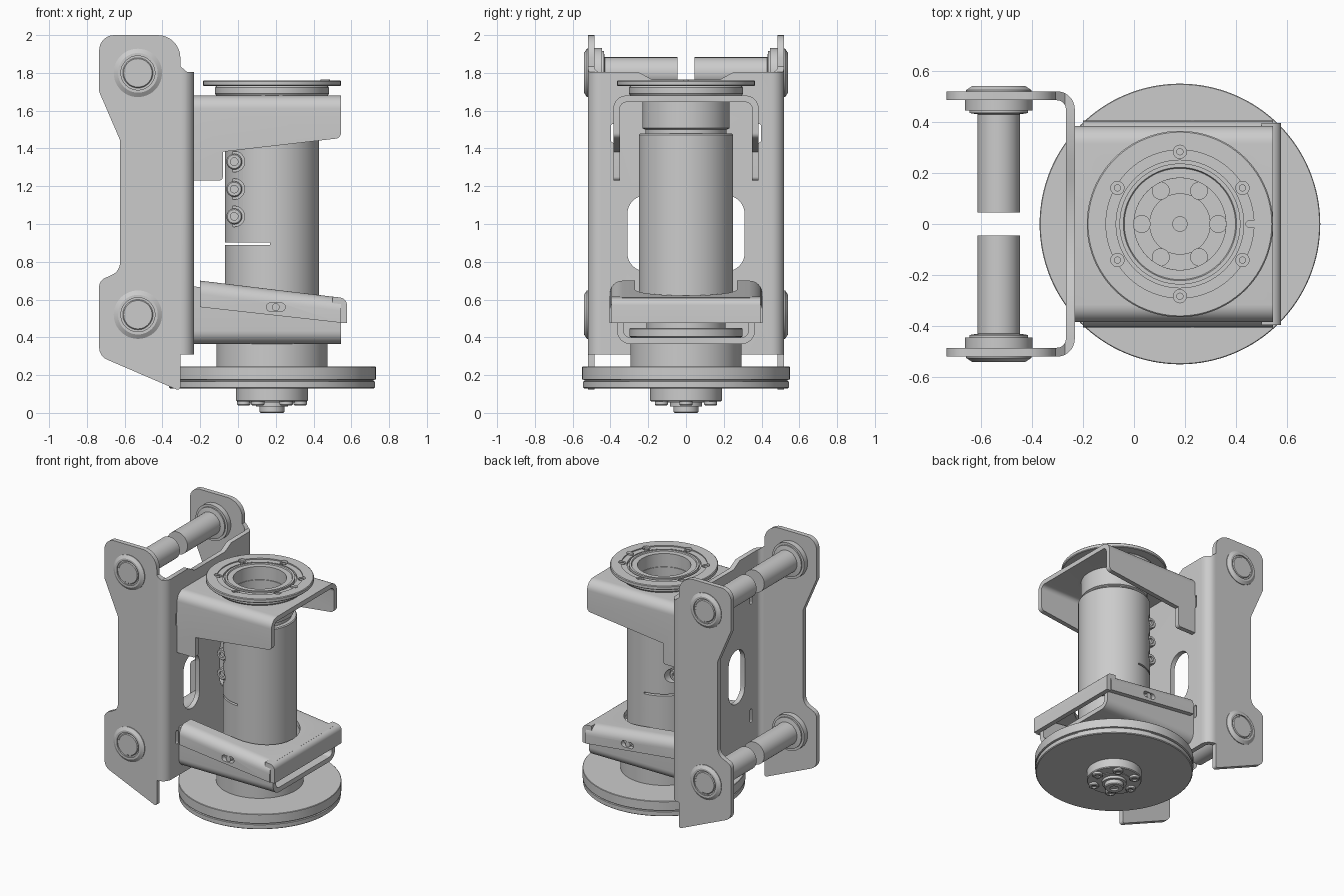
import bpy, bmesh, math
from mathutils import Vector, Matrix

if "Cube" in bpy.data.objects:
    bpy.data.objects.remove(bpy.data.objects["Cube"])

CX = 0.18  # swivel axis


def finish(bm, name):
    bmesh.ops.remove_doubles(bm, verts=bm.verts, dist=1e-5)
    bmesh.ops.recalc_face_normals(bm, faces=bm.faces)
    me = bpy.data.meshes.new(name)
    bm.to_mesh(me)
    bm.free()
    ob = bpy.data.objects.new(name, me)
    bpy.context.collection.objects.link(ob)
    return ob


def fillet(pts, n=8):
    """Closed outline of (a, b[, radius]) points with rounded corners."""
    out = []
    for i, q in enumerate(pts):
        p = Vector(q[:2])
        if len(q) < 3:
            out.append(p)
            continue
        u = (Vector(pts[i - 1][:2]) - p).normalized()
        v = (Vector(pts[(i + 1) % len(pts)][:2]) - p).normalized()
        half = u.angle(v) / 2
        c = p + (u + v).normalized() * q[2] / math.sin(half)
        s, e = p + u * q[2] / math.tan(half) - c, p + v * q[2] / math.tan(half) - c
        a0 = math.atan2(s.y, s.x)
        d = (math.atan2(e.y, e.x) - a0 + math.pi) % (2 * math.pi) - math.pi
        out += [c + q[2] * Vector((math.cos(a0 + d * k / n), math.sin(a0 + d * k / n)))
                for k in range(n + 1)]
    return out


def prism(name, pts, plane, start, vec):
    """Extrude an outline lying in plane XY, XZ or YZ along vec."""
    place = {'XY': lambda p: (p.x, p.y, start), 'XZ': lambda p: (p.x, start, p.y),
             'YZ': lambda p: (start, p.x, p.y)}[plane]
    bm = bmesh.new()
    f = bm.faces.new([bm.verts.new(place(p)) for p in fillet(pts)])
    top = bmesh.ops.extrude_face_region(bm, geom=[f], use_keep_orig=True)['geom']
    bmesh.ops.translate(bm, verts=[g for g in top if isinstance(g, bmesh.types.BMVert)], vec=vec)
    return finish(bm, name)


def lathe(name, prof, loc=(CX, 0, 0), axis='Z', seg=64):
    """Revolve a closed (radius, height) profile; axis Z, or Y with height along y."""
    bm = bmesh.new()
    vs = [bm.verts.new((r, 0, z)) for r, z in prof]
    es = [bm.edges.new((vs[i - 1], vs[i])) for i in range(len(vs))
          if prof[i - 1][0] > 0 or prof[i][0] > 0]
    bmesh.ops.spin(bm, geom=vs + es, cent=(0, 0, 0), axis=(0, 0, 1), angle=2 * math.pi, steps=seg)
    bmesh.ops.remove_doubles(bm, verts=bm.verts, dist=1e-5)
    rot = Matrix.Rotation(-math.pi / 2, 4, 'X') if axis == 'Y' else Matrix()
    bm.transform(Matrix.Translation(loc) @ rot)
    return finish(bm, name)


def rod(name, r, h0, h1, loc=(CX, 0, 0), axis='Z', seg=32):
    return lathe(name, [(0, h0), (r, h0), (r, h1), (0, h1)], loc, axis, seg)


def boolean(ob, cutter, op='DIFFERENCE'):
    m = ob.modifiers.new('cut', 'BOOLEAN')
    m.operation, m.object, m.solver = op, cutter, 'EXACT'
    bpy.context.view_layer.objects.active = ob
    bpy.ops.object.modifier_apply(modifier=m.name)
    bpy.data.objects.remove(cutter)


def channel(w, base, end, t=0.035, r=0.07):
    """U section: half width w, web at base, legs reaching to end."""
    s = t if end > base else -t
    return [(-w, end), (-w, base, r), (w, base, r), (w, end), (w - t, end),
            (w - t, base + s, r - t), (-w + t, base + s, r - t), (-w + t, end)]


def slot(a, b, w, h):
    r = min(w, h) / 2 - 1e-4
    return [(a - w / 2, b - h / 2, r), (a + w / 2, b - h / 2, r),
            (a + w / 2, b + h / 2, r), (a - w / 2, b + h / 2, r)]


# Mounting bracket: folded channel trimmed to the flange outline
bracket = prism('mounting_bracket', [(p[1], p[0], *p[2:]) for p in channel(0.52, -0.232, -0.8)],
                'XY', 0, (0, 0, 2.1))
outline = [(-0.735, 2.0, 0.08), (-0.305, 2.0, 0.12), (-0.305, 1.835), (-0.27, 1.805), (-0.2, 1.805),
           (-0.2, 0.31), (-0.305, 0.31), (-0.305, 0.115, 0.015), (-0.735, 0.30, 0.07),
           (-0.735, 0.70, 0.05), (-0.625, 0.75, 0.07), (-0.625, 1.445, 0.03), (-0.735, 1.70, 0.04)]
boolean(bracket, prism('cut', outline, 'XZ', -0.6, (0, 1.2, 0)), 'INTERSECT')
boolean(bracket, prism('cut', [(-0.28, 1.82), (-0.18, 1.765), (0.18, 1.765), (0.28, 1.82)],
                       'YZ', -0.3, (0.1, 0, 0)))
for s in (-1, 1):
    boolean(bracket, prism('cut', slot(s * 0.215, 0.95, 0.19, 0.4), 'YZ', -0.3, (0.1, 0, 0)))
    for z in (0.6, 1.48):
        boolean(bracket, prism('cut', slot(s * 0.385, z, 0.025, 0.1), 'YZ', -0.3, (0.1, 0, 0)))

# Mounting pins with collars, two per side
for s in (-1, 1):
    for z in (0.52, 1.8):
        prof = [(0, 0.045), (0.083, 0.045), (0.083, 0.43), (0.115, 0.435), (0.115, 0.445),
                (0.132, 0.445), (0.132, 0.487), (0.128, 0.487), (0.128, 0.525), (0.105, 0.54),
                (0.09, 0.54), (0.09, 0.53), (0.08, 0.53), (0.075, 0.536), (0, 0.536)]
        lathe('mounting_pin', [(r, s * h) for r, h in prof], (-0.53, 0, z), 'Y', 48)

# Upper cover plate
cover = prism('upper_cover', channel(0.385, 1.68, 1.2), 'YZ', -0.235, (0.8, 0, 0))
side = [(-0.235, 1.7), (0.545, 1.7), (0.545, 1.455, 0.03), (-0.08, 1.382), (-0.08, 1.23, 0.02), (-0.235, 1.23)]
boolean(cover, prism('cut', side, 'XZ', -0.6, (0, 1.2, 0)), 'INTERSECT')
boolean(cover, rod('cut', 0.185, 1.5, 1.8))

# Lower cradle, open upwards
cradle = prism('lower_cradle', channel(0.365, 0.365, 0.8), 'YZ', -0.235, (0.8, 0, 0))
side = [(-0.235, 0.3), (0.545, 0.3), (0.545, 0.56), (-0.235, 0.67)]
boolean(cradle, prism('cut', side, 'XZ', -0.6, (0, 1.2, 0)), 'INTERSECT')

# Sloping lid over the cradle with a notch for the tube
lid = prism('sloping_lid', channel(0.405, 0.70, 0.4), 'YZ', -0.2, (0.745, 0, -0.09))
side = [(-0.3, 0.9), (0.7, 0.9), (0.7, 0.46), (-0.3, 0.571)]
boolean(lid, prism('cut', side, 'XZ', -0.6, (0, 1.2, 0)), 'INTERSECT')
notch = [(-0.3, -0.27), (0.45, -0.27, 0.265), (0.45, 0.27, 0.265), (-0.3, 0.27)]
boolean(lid, prism('cut', notch, 'XY', 0.5, (0, 0, 0.4)))
boolean(lid, prism('cut', slot(0.2, 0.56, 0.1, 0.045), 'XZ', -0.6, (0, 1.2, 0)))
flap = [(0.5, 0.615), (0.577, 0.606, 0.04), (0.577, 0.475), (0.542, 0.475), (0.542, 0.575, 0.01), (0.5, 0.58)]
prism('lid_front_flap', flap, 'XZ', -0.395, (0, 0.79, 0))
for s in (-1, 1):
    rod('lid_screw', 0.02, s * 0.36, s * 0.4, (0.2, 0, 0.56), 'Y')

# Clamp tube with relief slits and screw pockets
tube = lathe('clamp_tube', [(0.19, 0.48), (0.25, 0.48), (0.25, 1.472), (0.244, 1.478), (0.19, 1.478)], seg=96)
boolean(tube, prism('cut', [(-0.2, -0.4), (0.17, -0.4), (0.17, 0.4), (-0.2, 0.4)], 'XY', 0.889, (0, 0, 0.013)))
boolean(tube, prism('cut', [(-0.2, -0.008), (0.0, -0.008), (0.0, 0.008), (-0.2, 0.008)], 'XY', 0.895, (0, 0, 0.7)))
for s in (-1, 1):
    for z in (1.04, 1.185, 1.33):
        loc = (-0.02, 0, z)
        boolean(tube, rod('cut', 0.055, s * 0.135, s * 0.3, loc, 'Y'))
        lathe('clamp_screw', [(0, s * 0.1), (0.042, s * 0.1), (0.042, s * 0.158), (0.036, s * 0.165),
                              (0.02, s * 0.165), (0.02, s * 0.15), (0, s * 0.15)], loc, 'Y', 24)

# Upper collar under the cover
lathe('upper_collar', [(0.18, 1.4), (0.215, 1.4), (0.215, 1.5), (0.23, 1.507), (0.23, 1.65), (0.18, 1.65)])

# Top bearing ring with groove and bolt holes
ring = lathe('top_ring', [(0.18, 1.66), (0.295, 1.68), (0.302, 1.69), (0.302, 1.722), (0.295, 1.73),
                          (0.36, 1.73), (0.365, 1.735), (0.365, 1.755), (0.36, 1.76), (0.29, 1.76),
                          (0.29, 1.752), (0.25, 1.752), (0.25, 1.735), (0.237, 1.735), (0.237, 1.757),
                          (0.222, 1.757), (0.218, 1.75), (0.18, 1.75)], seg=96)
for k in range(6):
    a = math.radians(30 + 60 * k)
    p = (CX + 0.283 * math.cos(a), 0.283 * math.sin(a), 0)
    boolean(ring, rod('cut', 0.026, 1.738, 1.8, p, seg=20))
    rod('ring_bolt', 0.014, 1.735, 1.75, p, seg=16)
prism('ring_key', slot(0.462, 0, 0.05, 0.028), 'XY', 1.74, (0, 0, 0.025))

# Lower hub: shaft, cradle flange and spacer
lathe('lower_hub', [(0, 0.2), (0.295, 0.2), (0.295, 0.366), (0.29, 0.366), (0.29, 0.4), (0.3, 0.405),
                    (0.3, 0.445), (0.294, 0.45), (0.21, 0.45), (0.21, 0.5), (0.12, 0.5), (0.12, 0.51), (0, 0.51)])

# Large disc with rim groove
lathe('base_disc', [(0, 0.13), (0.54, 0.13), (0.546, 0.135), (0.546, 0.165), (0.538, 0.168),
                    (0.538, 0.174), (0.55, 0.177), (0.55, 0.242), (0.547, 0.245), (0, 0.245)], seg=128)

# Bottom cap, centre stud and bolts
lathe('bottom_cap', [(0, 0.055), (0.12, 0.055), (0.12, 0.06), (0.185, 0.06), (0.19, 0.066), (0.19, 0.135), (0, 0.135)])
lathe('centre_stud', [(0, 0.012), (0.03, 0.012), (0.03, 0), (0.06, 0), (0.066, 0.006), (0.066, 0.035),
                      (0.085, 0.035), (0.085, 0.06), (0, 0.06)])
for k in range(6):
    a = math.radians(60 * k)
    p = (CX + 0.15 * math.cos(a), 0.15 * math.sin(a), 0)
    lathe('cap_bolt', [(0, 0.05), (0.018, 0.05), (0.018, 0.04), (0.03, 0.04), (0.035, 0.045), (0.035, 0.07), (0, 0.07)], p, seg=20)
    rod('hub_bolt', 0.035, 0.49, 0.53, p, seg=20)
rod('hub_centre_bolt', 0.03, 0.5, 0.53)

# Smooth round parts, keep folds and edges crisp
bpy.ops.object.select_all(action='SELECT')
bpy.ops.object.shade_smooth_by_angle(angle=math.radians(30))
